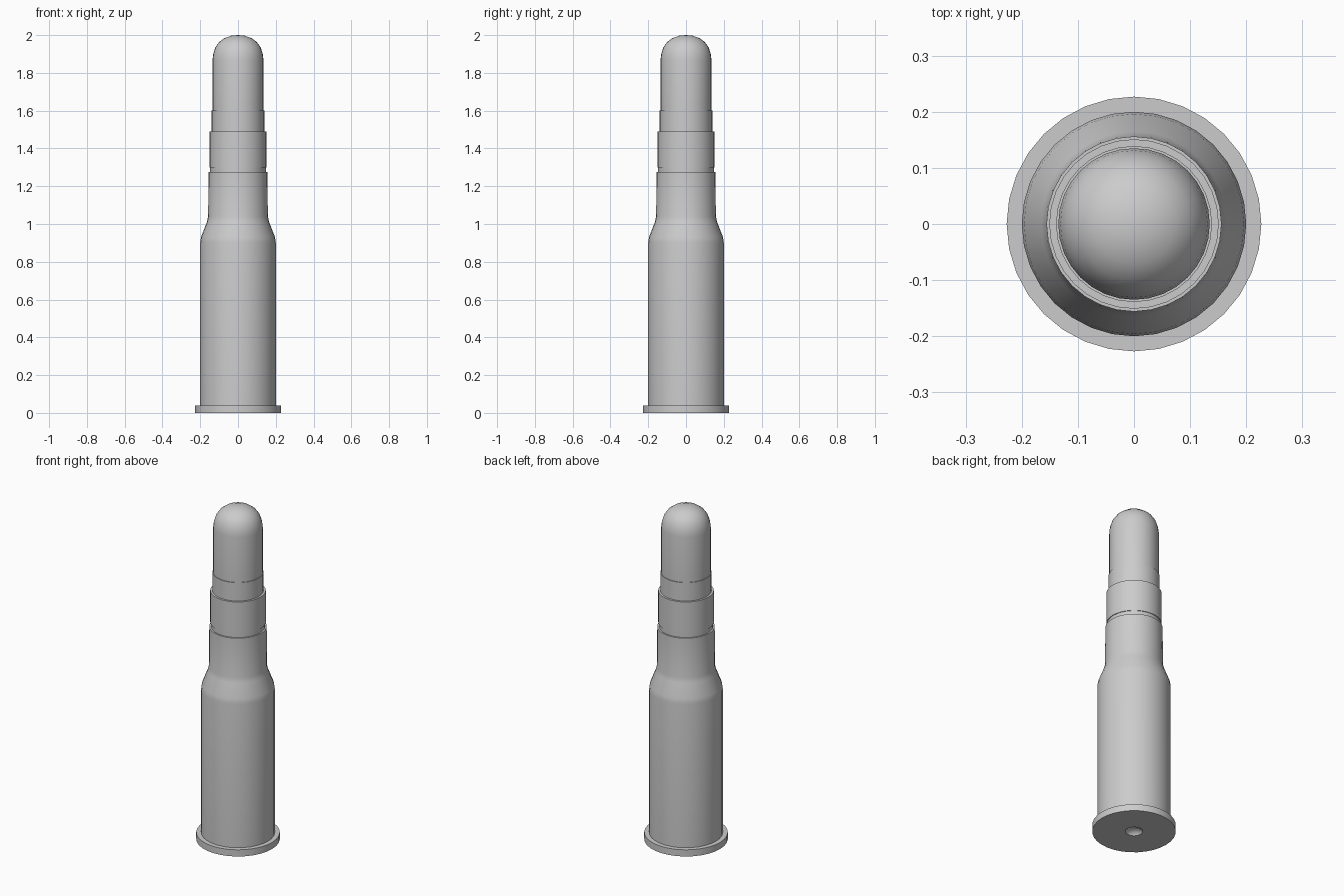
import bpy, bmesh, math

if "Cube" in bpy.data.objects:
    bpy.data.objects.remove(bpy.data.objects["Cube"])

SIDES = 32

def lathe(name, profile):
    """Revolve (radius, height) points about z."""
    bm = bmesh.new()
    verts = [bm.verts.new((r, 0, z)) for r, z in profile]
    edges = [bm.edges.new(p) for p in zip(verts, verts[1:])]
    bmesh.ops.spin(bm, geom=verts + edges, cent=(0, 0, 0), axis=(0, 0, 1),
                   angle=math.tau, steps=SIDES, use_duplicate=False)
    bmesh.ops.remove_doubles(bm, verts=bm.verts, dist=1e-4)
    bmesh.ops.dissolve_degenerate(bm, edges=bm.edges, dist=1e-5)
    bmesh.ops.recalc_face_normals(bm, faces=bm.faces)
    mesh = bpy.data.meshes.new(name)
    bm.to_mesh(mesh)
    bm.free()
    obj = bpy.data.objects.new(name, mesh)
    bpy.context.collection.objects.link(obj)
    bpy.ops.object.select_all(action='DESELECT')
    obj.select_set(True)
    bpy.context.view_layer.objects.active = obj
    bpy.ops.object.shade_smooth_by_angle(angle=math.radians(32))
    return obj

# Lower casing: dimpled base, rim, body, shoulder, neck, groove and collar
lathe("casing", [
    (0, 0.025), (0.025, 0.02), (0.04, 0.01), (0.047, 0),
    (0.227, 0), (0.227, 0.04), (0.2, 0.04), (0.2, 0.90),
    (0.196, 0.93), (0.165, 1.01), (0.158, 1.04), (0.156, 1.275),
    (0.147, 1.275), (0.147, 1.30), (0.151, 1.30), (0.151, 1.49),
    (0.139, 1.49),
])

# Rounded upper tip with a slightly wider lower band
lathe("rounded_tip", [
    (0.139, 1.48), (0.139, 1.60), (0.135, 1.60), (0.135, 1.87),
    (0.131, 1.90), (0.12, 1.935), (0.10, 1.963), (0.072, 1.984),
    (0.035, 1.997), (0, 2.0),
])
